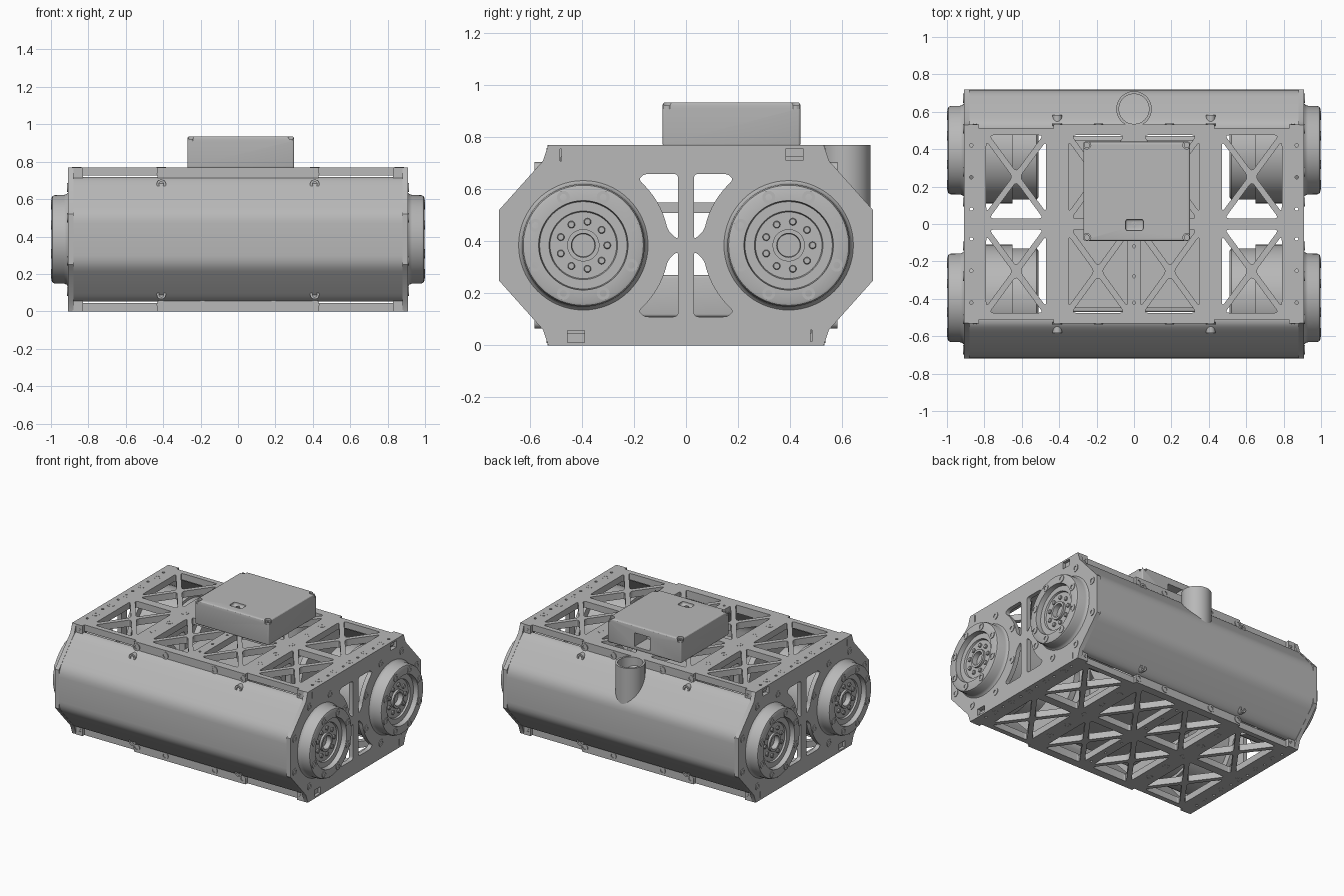
import bpy, bmesh
from math import sin, cos, pi, radians
from mathutils import Matrix, Vector

if "Cube" in bpy.data.objects:
    bpy.data.objects.remove(bpy.data.objects["Cube"], do_unlink=True)

grey = bpy.data.materials.new("machined_grey")
grey.use_nodes = True
grey.diffuse_color = (0.48, 0.48, 0.48, 1)
for node in grey.node_tree.nodes:
    if node.type == 'BSDF_PRINCIPLED':
        node.inputs["Base Color"].default_value = grey.diffuse_color

parts = []
SIGNS = (-1, 1)
MID_Z = 0.385      # height of the wheel drive axes
AXLE_Y = 0.395
HEIGHT = 0.77


def finish(name, bm):
    bmesh.ops.remove_doubles(bm, verts=bm.verts, dist=1e-5)
    bmesh.ops.recalc_face_normals(bm, faces=bm.faces)
    me = bpy.data.meshes.new(name)
    bm.to_mesh(me)
    bm.free()
    me.materials.clear()
    me.materials.append(grey)
    ob = bpy.data.objects.new(name, me)
    bpy.context.collection.objects.link(ob)
    parts.append(ob)
    return ob


def evaluated_bmesh(ob):
    dg = bpy.context.evaluated_depsgraph_get()
    me = bpy.data.meshes.new_from_object(ob.evaluated_get(dg))
    bm = bmesh.new()
    bm.from_mesh(me)
    bpy.data.meshes.remove(me)
    return bm


def rounded(points, r):
    """Round every corner of a closed polygon."""
    pts = [Vector(p) for p in points]
    out = []
    for i, p in enumerate(pts):
        a, b = pts[i - 1] - p, pts[(i + 1) % len(pts)] - p
        s = p + a.normalized() * min(r, a.length * 0.4)
        e = p + b.normalized() * min(r, b.length * 0.4)
        for k in range(5):
            t = k / 4
            out.append(s * (1 - t) ** 2 + p * 2 * t * (1 - t) + e * t * t)
    return out


def plate(name, outline, holes, lo, hi, along_x=False):
    """Flat plate with holes; drawn in XY, or in YZ when along_x."""
    cu = bpy.data.curves.new(name, 'CURVE')
    cu.dimensions, cu.fill_mode, cu.extrude = '2D', 'BOTH', (hi - lo) / 2
    for loop in [outline] + holes:
        sp = cu.splines.new('POLY')
        sp.points.add(len(loop) - 1)
        for q, p in zip(sp.points, loop):
            q.co = (p[0], p[1], 0, 1)
        sp.use_cyclic_u = True
    tmp = bpy.data.objects.new(name + "_curve", cu)
    bpy.context.collection.objects.link(tmp)
    bpy.context.view_layer.update()
    bm = evaluated_bmesh(tmp)
    bpy.data.objects.remove(tmp, do_unlink=True)
    bpy.data.curves.remove(cu)
    m = Matrix.Translation((0, 0, (lo + hi) / 2))
    if along_x:
        m = Matrix(((0, 0, 1, 0), (1, 0, 0, 0), (0, 1, 0, 0), (0, 0, 0, 1))) @ m
    bm.transform(m)
    return finish(name, bm)


def lathe(name, profile, places, seg=16):
    """Turn a (radius, height) profile at each (location, axis)."""
    bm = bmesh.new()
    for loc, axis in places:
        m = Matrix.Translation(loc) @ Vector(axis).to_track_quat('Z', 'Y').to_matrix().to_4x4()
        rings = []
        for r, h in profile:
            n = seg if r > 0 else 1
            rings.append([bm.verts.new(m @ Vector((r * cos(2 * pi * k / seg), r * sin(2 * pi * k / seg), h)))
                          for k in range(n)])
        for a, b in zip(rings, rings[1:]):
            for k in range(seg):
                j = (k + 1) % seg
                quad = [a[k % len(a)], a[j % len(a)], b[j % len(b)], b[k % len(b)]]
                bm.faces.new(list(dict.fromkeys(quad)))
    return finish(name, bm)


def box(name, lo, hi, bevel=0):
    bm = bmesh.new()
    lo, hi = Vector(lo), Vector(hi)
    bmesh.ops.create_cube(bm, size=1, matrix=Matrix.Translation((lo + hi) / 2) @ Matrix.Diagonal((*(hi - lo), 1)))
    if bevel:
        bmesh.ops.bevel(bm, geom=bm.edges[:], offset=bevel, segments=3, profile=0.5, affect='EDGES')
    return finish(name, bm)


def circle(x, y, r, n=12):
    return [(x + r * cos(2 * pi * k / n), y + r * sin(2 * pi * k / n)) for k in range(n)]


def rect(x0, y0, x1, y1):
    return [(x0, y0), (x1, y0), (x1, y1), (x0, y1)]


def truss(x0, y0, x1, y1, d=0.016):
    """Four rounded triangular windows leaving an X brace."""
    c = [Vector(p) for p in rect(x0 - d, y0 - d, x1 + d, y1 + d)]
    mid = (c[0] + c[2]) / 2
    out = []
    for i in range(4):
        t = [c[i], c[(i + 1) % 4], mid]
        w = [(t[1] - t[2]).length, (t[2] - t[0]).length, (t[0] - t[1]).length]
        centre = sum((p * k for p, k in zip(t, w)), Vector((0, 0))) / sum(w)
        area2 = abs((t[1] - t[0]).cross(t[2] - t[0]))
        f = 1 - d / (area2 / sum(w))
        out.append(rounded([centre + (p - centre) * f for p in t], 0.025))
    return out


# Top and bottom truss plates
half = [(0.89, 0.51), (0.43, 0.51), (0.43, 0.53)]
outline = half + [(-x, y) for x, y in half[::-1]]
outline += [(-x, -y) for x, y in outline]
holes = []
for sx in SIGNS:
    for sy in SIGNS:
        for a, b in ((0.47, 0.79), (0.035, 0.35)):
            holes += truss(min(sx * a, sx * b), min(sy * 0.03, sy * 0.475),
                           max(sx * a, sx * b), max(sy * 0.03, sy * 0.475))
        holes += [circle(sx * 0.87, sy * y, 0.009) for y in (0.08, 0.25, 0.42)]
holes += [circle(0, s * y, 0.008) for s in SIGNS for y in (0.12, 0.28, 0.42)]
plate("top_plate", outline, holes, HEIGHT - 0.045, HEIGHT)
plate("bottom_plate", outline, holes, 0, 0.045)

# End plates and inner frames, with windows curving around the drives
win = [(0.03, 0.405), (0.03, 0.66), (0.16, 0.66)]
win += [(AXLE_Y + 0.33 * cos(radians(a)), MID_Z + 0.33 * sin(radians(a))) for a in range(130, 177, 8)]
windows = [rounded([(sy * y, MID_Z + sz * (z - MID_Z)) for y, z in win], 0.02) for sy in SIGNS for sz in SIGNS]
side = [(0.53, 0), (0.55, 0.06), (0.72, 0.25), (0.72, 0.52), (0.55, 0.71), (0.53, HEIGHT)]
end_outline = side + [(-y, z) for y, z in side[::-1]]
access = [rect(0.385, 0.712, 0.45, 0.758), rect(-0.455, 0.012, -0.39, 0.058),
          rect(-0.485, 0.71, -0.478, 0.755), rect(0.478, 0.015, 0.485, 0.06)]
frame_outline = [(y * 0.95, MID_Z + (z - MID_Z) * 0.88) for y, z in end_outline]
for s, tag in zip(SIGNS, ("right", "left")):
    plate(tag + "_end_plate", end_outline, windows + access, min(s * 0.88, s * 0.91), max(s * 0.88, s * 0.91), True)
    plate(tag + "_inner_frame", frame_outline, windows, min(s * 0.39, s * 0.43), max(s * 0.39, s * 0.43), True)

# Bent front and back covers
outer = [(0.505, 0.05), (0.548, 0.06), (0.718, 0.25), (0.718, 0.52), (0.548, 0.71), (0.505, 0.722)]
inner = [(0.505, 0.70), (0.54, 0.69), (0.698, 0.51), (0.698, 0.26), (0.54, 0.08), (0.505, 0.07)]
for s, tag in zip(SIGNS, ("front", "back")):
    plate(tag + "_cover", rounded([(s * y, z) for y, z in outer + inner], 0.05), [], -0.882, 0.882, True)
    # Edge brackets and corner blocks
    for z, level in ((0, "lower"), (0.71, "upper")):
        y0, y1 = sorted((s * 0.48, s * 0.532))
        box(f"{tag}_{level}_bracket", (-0.43, y0, z), (0.43, y1, z + 0.06))
        for sx in SIGNS:
            x0, x1 = sorted((sx * 0.83, sx * 0.885))
            box(f"{tag}_{level}_corner_block", (x0, y0, z), (x1, y1, z + 0.06))

# Wheel drives: flange with recessed hub outside, motor housing inside
flange = [(0.255, 0.905), (0.243, 0.915), (0.237, 0.93), (0.236, 0.98), (0.231, 0.992), (0.222, 0.996),
          (0.172, 0.996), (0.168, 0.962), (0.132, 0.962), (0.128, 0.95), (0.062, 0.95), (0.062, 0.965),
          (0.046, 0.965), (0.044, 0.93), (0, 0.93)]
housing = [(0, 0.51), (0.25, 0.51), (0.265, 0.52), (0.265, 0.65), (0.285, 0.65), (0.285, 0.885), (0, 0.885)]
drives = [((0, sy * AXLE_Y, MID_Z), (sx, 0, 0)) for sx in SIGNS for sy in SIGNS]
lathe("drive_flange", flange, drives, 64)
lathe("motor_housing", housing, drives, 48)


def ring(x, r, n, start):
    return [((sx * x, sy * AXLE_Y + r * cos(start + 2 * pi * k / n), MID_Z + r * sin(start + 2 * pi * k / n)), (sx, 0, 0))
            for sx in SIGNS for sy in SIGNS for k in range(n)]


# Socket screws and pins
screw = [(0.025, -0.01), (0.025, 0.004), (0.013, 0.004), (0.013, -0.006), (0, -0.006)]
pin = [(0.014, -0.005), (0.014, 0.008), (0.011, 0.011), (0, 0.011)]
lathe("end_plate_screws", screw, ring(0.91, 0.3, 8, pi / 8))
lathe("flange_screws", screw, ring(0.996, 0.2, 8, pi / 8))
lathe("hub_pins", pin, ring(0.95, 0.092, 9, radians(80)))
lathe("plate_screws", screw, [((sx * x, y, z), (0, 0, d)) for sx in SIGNS for x in (0.41, 0.862)
                              for y in (-0.34, -0.17, 0, 0.17, 0.34) for z, d in ((HEIGHT - 0.003, 1), (0.003, -1))])
lathe("bracket_screws", screw, [((sx * x, sy * 0.533, z), (0, sy, 0)) for sx in SIGNS for sy in SIGNS
                                for x in (0.19, 0.41) for z in (0.035, 0.735)])
lathe("cover_screws", [(0.025, -0.09), (0.025, 0), (0.013, 0), (0.013, -0.012), (0, -0.012)],
      [((sx * 0.41, sy * 0.583, z), (0, sy, 0)) for sx in SIGNS for sy in SIGNS for z in (0.09, 0.68)])
lathe("corner_pins", [(0.011, -0.01), (0.011, 0.003), (0.006, 0.003), (0.006, -0.002), (0, -0.002)],
      [((sx * x, sy * 0.532, z), (0, sy, 0)) for sx in SIGNS for sy in SIGNS
       for x in (0.85, 0.893) for z in (0.035, 0.735)])

# Internal battery and circuit board
box("battery", (-0.37, -0.47, 0.11), (0.37, 0.47, 0.27), 0.01)
box("circuit_board", (-0.37, -0.45, 0.51), (0.37, 0.45, 0.55))

# Electronics box on top, with rear port, top slot and corner screw pockets
case = box("electronics_box", (-0.27, -0.09, HEIGHT - 0.005), (0.30, 0.44, 0.935), 0.01)
corners = [(x, y) for x in (-0.252, 0.282) for y in (-0.072, 0.422)]
cutters = [box("port_cutter", (-0.03, 0.3, 0.79), (0.09, 0.5, 0.885)),
           box("slot_cutter", (-0.045, -0.035, 0.915), (0.05, 0.025, 1), 0.012),
           lathe("pocket_cutter", [(0, 0.91), (0.021, 0.91), (0.021, 1), (0, 1)],
                 [((x, y, 0), (0, 0, 1)) for x, y in corners])]
for c in cutters:
    c.hide_render = True
    mod = case.modifiers.new(c.name, 'BOOLEAN')
    mod.object, mod.operation, mod.solver = c, 'DIFFERENCE', 'EXACT'
bpy.context.view_layer.update()
cut = evaluated_bmesh(case)
case.modifiers.clear()
cut.to_mesh(case.data)
cut.free()
for c in cutters:
    parts.remove(c)
    bpy.data.objects.remove(c, do_unlink=True)
lathe("box_screws", [(0.016, 0.905), (0.016, 0.922), (0.008, 0.922), (0.008, 0.914), (0, 0.914)],
      [((x, y, 0), (0, 0, 1)) for x, y in corners + [(0, -0.003)]])

# Cable chimney at the back
lathe("cable_chimney", [(0.08, 0.42), (0.095, 0.42), (0.095, HEIGHT), (0.08, HEIGHT), (0.08, 0.42)],
      [((0, 0.615, 0), (0, 0, 1))], 48)

# Smooth curved surfaces, keep edges sharp
for ob in bpy.context.selected_objects:
    ob.select_set(False)
for ob in parts:
    ob.select_set(True)
bpy.context.view_layer.objects.active = parts[0]
bpy.ops.object.shade_smooth_by_angle(angle=radians(30))
